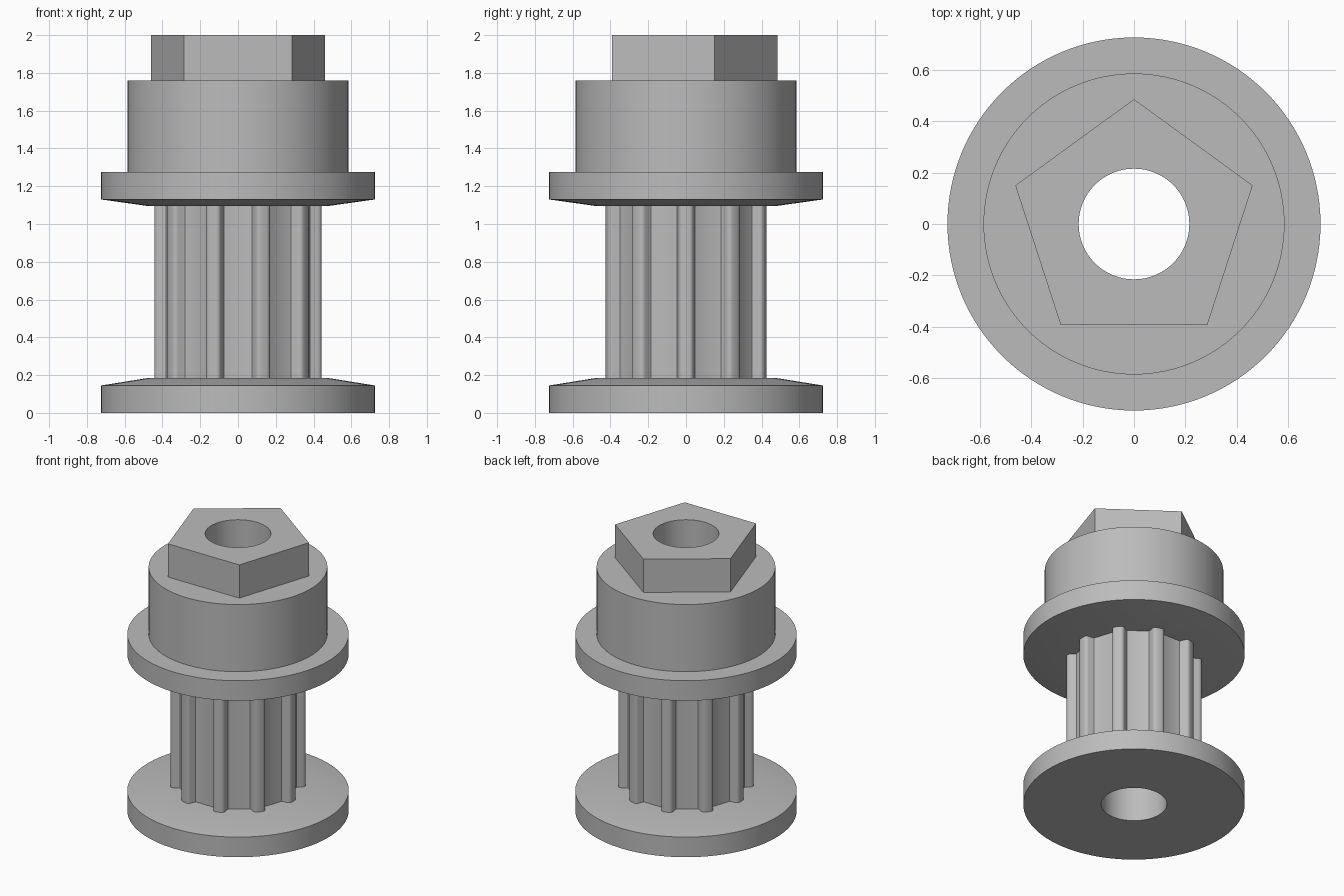
import bpy, bmesh
from math import sin, cos, pi, radians
from mathutils import Vector, Matrix

if "Cube" in bpy.data.objects:
    bpy.data.objects.remove(bpy.data.objects["Cube"])

TEETH = 10
BORE = 0.215

grey = bpy.data.materials.new("plain grey")
grey.use_nodes = True
colour = (0.5, 0.5, 0.5, 1)
grey.diffuse_color = colour
grey.node_tree.nodes["Principled BSDF"].inputs["Base Color"].default_value = colour


def finish(name, bm):
    bmesh.ops.recalc_face_normals(bm, faces=bm.faces)
    mesh = bpy.data.meshes.new(name)
    bm.to_mesh(mesh)
    bm.free()
    mesh.materials.append(grey)
    obj = bpy.data.objects.new(name, mesh)
    bpy.context.collection.objects.link(obj)
    return obj


def prism(name, outline, bottom, top):
    bm = bmesh.new()
    face = bm.faces.new([bm.verts.new((x, y, bottom)) for x, y in outline])
    up = bmesh.ops.extrude_face_region(bm, geom=[face])["geom"]
    moved = [v for v in up if isinstance(v, bmesh.types.BMVert)]
    bmesh.ops.translate(bm, verts=moved, vec=(0, 0, top - bottom))
    return finish(name, bm)


def circle(radius, count, start=0.0):
    return [(radius * cos(start + 2 * pi * i / count),
             radius * sin(start + 2 * pi * i / count)) for i in range(count)]


def turned(name, profile, count=128):
    """Solid of stacked rings from (radius, height) pairs, capped at both ends."""
    bm = bmesh.new()
    rings = [[bm.verts.new((x, y, z)) for x, y in circle(r, count)] for r, z in profile]
    for low, high in zip(rings, rings[1:]):
        for i in range(count):
            j = (i + 1) % count
            bm.faces.new((low[i], low[j], high[j], high[i]))
    bm.faces.new(rings[0][::-1])
    bm.faces.new(rings[-1])
    return finish(name, bm)


def gear_outline():
    """Narrow rounded teeth with broad flat valleys between them."""
    side = [(0.378, 0.053), (0.382, 0.047), (0.390, 0.044), (0.420, 0.041),
            (0.432, 0.037), (0.440, 0.029), (0.443, 0.018)]
    tooth = [(r, -t) for r, t in side] + [(r, t) for r, t in reversed(side)]
    points = []
    for k in range(TEETH):
        turn = Matrix.Rotation(2 * pi * k / TEETH, 2)
        points += [tuple(turn @ Vector(p)) for p in tooth]
    return points


# Flanges, hub, toothed barrel and five-sided head
parts = [
    turned("bottom_flange", [(0.725, 0), (0.725, 0.145), (0.475, 0.185)]),
    prism("toothed_barrel", gear_outline(), 0.185, 1.095),
    turned("top_flange_and_hub", [(0.475, 1.095), (0.725, 1.13), (0.725, 1.275),
                                  (0.585, 1.275), (0.585, 1.76)]),
    prism("five_sided_head", circle(0.485, 5, pi / 2), 1.76, 2.0),
]

# Central bore cut through every part
cutter = prism("bore_cutter", circle(BORE, 96), -0.2, 2.2)
cutter.hide_render = True
for part in parts:
    bore = part.modifiers.new("bore", 'BOOLEAN')
    bore.operation = 'DIFFERENCE'
    bore.solver = 'EXACT'
    bore.object = cutter
    bpy.ops.object.select_all(action='DESELECT')
    bpy.context.view_layer.objects.active = part
    part.select_set(True)
    bpy.ops.object.modifier_apply(modifier=bore.name)
    bpy.ops.object.shade_smooth_by_angle(angle=radians(32))
bpy.data.objects.remove(cutter)
